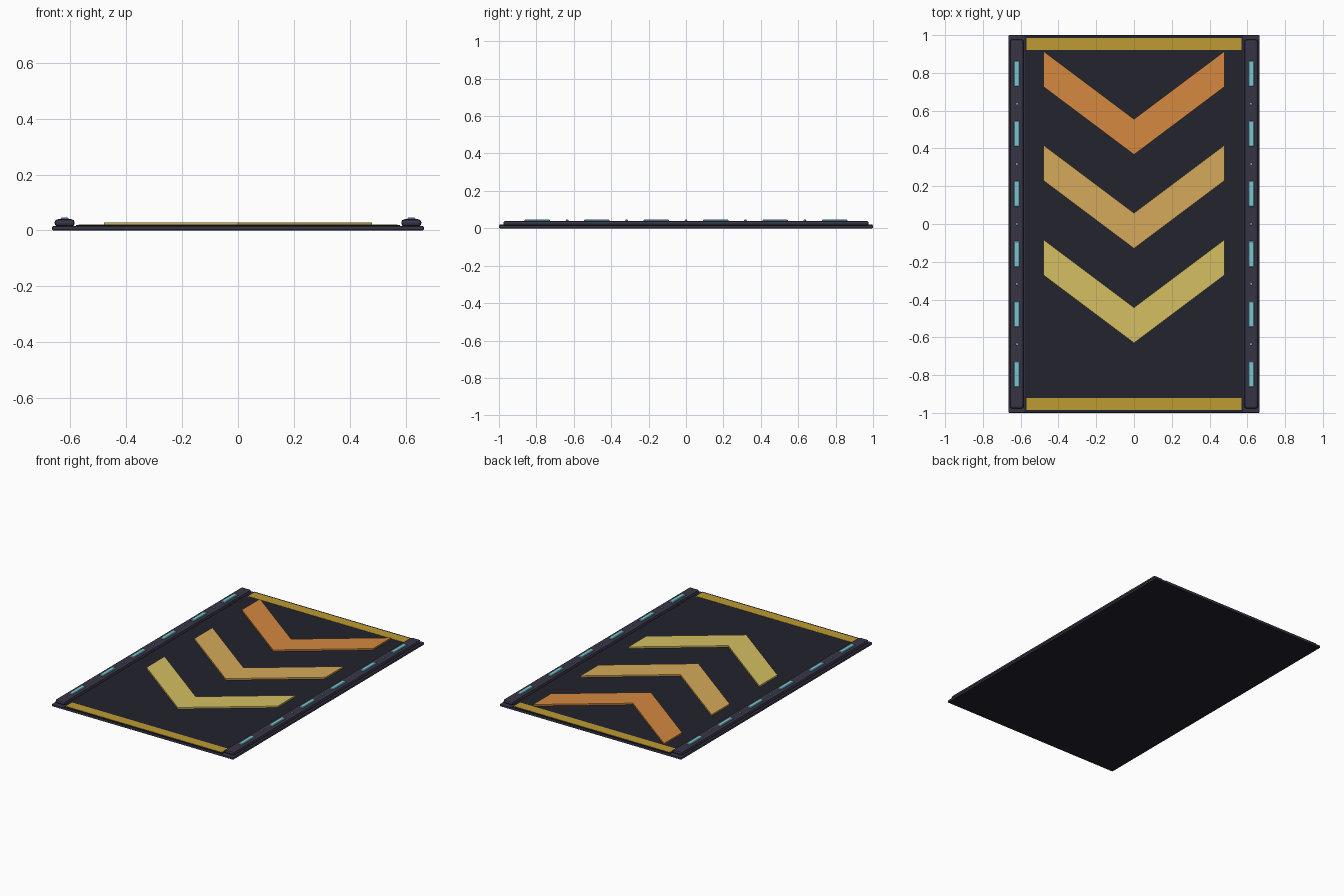
import bpy, bmesh

cube = bpy.data.objects.get("Cube")
if cube:
    bpy.data.objects.remove(cube)


def material(name, rgb):
    # sRGB 0-255 to linear
    lin = [(c / 255 / 12.92 if c < 11 else ((c / 255 + 0.055) / 1.055) ** 2.4) for c in rgb]
    m = bpy.data.materials.new(name)
    m.use_nodes = True
    m.diffuse_color = (*lin, 1)
    m.node_tree.nodes["Principled BSDF"].inputs["Base Color"].default_value = (*lin, 1)
    return m


DECK = material("dark deck", (34, 35, 45))
RAIL = material("purple grey rail", (56, 53, 70))
GOLD = material("hazard gold", (190, 155, 50))
YELLOW = material("pale yellow", (213, 192, 98))
TAN = material("amber tan", (213, 170, 90))
ORANGE = material("orange", (213, 137, 62))
TEAL = material("teal light", (122, 197, 207))


def finish(name, bm, mat, bevel=0, segments=1):
    bmesh.ops.recalc_face_normals(bm, faces=bm.faces)
    mesh = bpy.data.meshes.new(name)
    bm.to_mesh(mesh)
    bm.free()
    mesh.materials.append(mat)
    obj = bpy.data.objects.new(name, mesh)
    bpy.context.collection.objects.link(obj)
    if bevel:
        mod = obj.modifiers.new("Bevel", "BEVEL")
        mod.width, mod.segments = bevel, segments
    return obj


def box(name, x, y, z, mat, bevel=0, segments=1):
    """Box from (low, high) ranges on each axis."""
    bm = bmesh.new()
    bmesh.ops.create_cube(bm, size=1)
    for v in bm.verts:
        v.co = [r[0] if c < 0 else r[1] for c, r in zip(v.co, (x, y, z))]
    return finish(name, bm, mat, bevel, segments)


def chevron(name, tip, mat):
    """V-shaped raised marker pointing to the front."""
    half, rise, width = 0.48, 0.36, 0.188
    outline = [(0, tip), (half, tip + rise), (half, tip + rise + width),
               (0, tip + width), (-half, tip + rise + width), (-half, tip + rise)]
    bm = bmesh.new()
    # two quads sharing the centre line keep the concave shape clean
    verts = [bm.verts.new((x, y, 0.018)) for x, y in outline]
    faces = [bm.faces.new([verts[i] for i in ids]) for ids in ((0, 1, 2, 3), (0, 3, 4, 5))]
    ext = bmesh.ops.extrude_face_region(bm, geom=faces, use_keep_orig=True)
    for v in ext["geom"]:
        if isinstance(v, bmesh.types.BMVert):
            v.co.z = 0.029
    inner = [f for f in bm.faces if all(abs(v.co.x) < 0.001 for v in f.verts)]
    bmesh.ops.delete(bm, geom=inner, context="FACES")
    return finish(name, bm, mat)


# base plate: purple border outside the deck, dark underside
base = box("base_plate", (-0.665, 0.665), (-1, 1), (0, 0.016), RAIL, 0.005, 2)
base.data.materials.append(DECK)
for face in base.data.polygons:
    face.material_index = int(face.normal.z < -0.5)

# raised running deck
box("deck", (-0.58, 0.58), (-0.997, 0.997), (0.01, 0.019), DECK)

# hazard strips at both ends
for side, name in ((-1, "front_strip"), (1, "back_strip")):
    a, b = sorted((side * 0.92, side * 0.985))
    box(name, (-0.57, 0.57), (a, b), (0.015, 0.0205), GOLD)

# direction markers
for name, tip, mat in (("front_chevron", -0.63, YELLOW), ("middle_chevron", -0.13, TAN),
                       ("back_chevron", 0.367, ORANGE)):
    chevron(name, tip, mat)

# side rails with long lights and small studs between them
for side, label in ((-1, "right"), (1, "left")):
    cx = side * 0.62
    box(label + "_rail", (cx - 0.036, cx + 0.036), (-0.977, 0.977), (0.014, 0.04), RAIL, 0.0115, 2)
    for i in range(6):
        y = (i - 2.5) * 0.318
        box(f"{label}_light_{i + 1}", (cx - 0.0145, cx + 0.0145), (y - 0.068, y + 0.068),
            (0.036, 0.046), TEAL, 0.003)
    for i in range(5):
        y = (i - 2) * 0.318
        bm = bmesh.new()
        bmesh.ops.create_cone(bm, cap_ends=True, segments=8, radius1=0.008,
                              radius2=0.006, depth=0.01)
        bmesh.ops.translate(bm, verts=bm.verts, vec=(cx, y, 0.041))
        finish(f"{label}_stud_{i + 1}", bm, TEAL)
